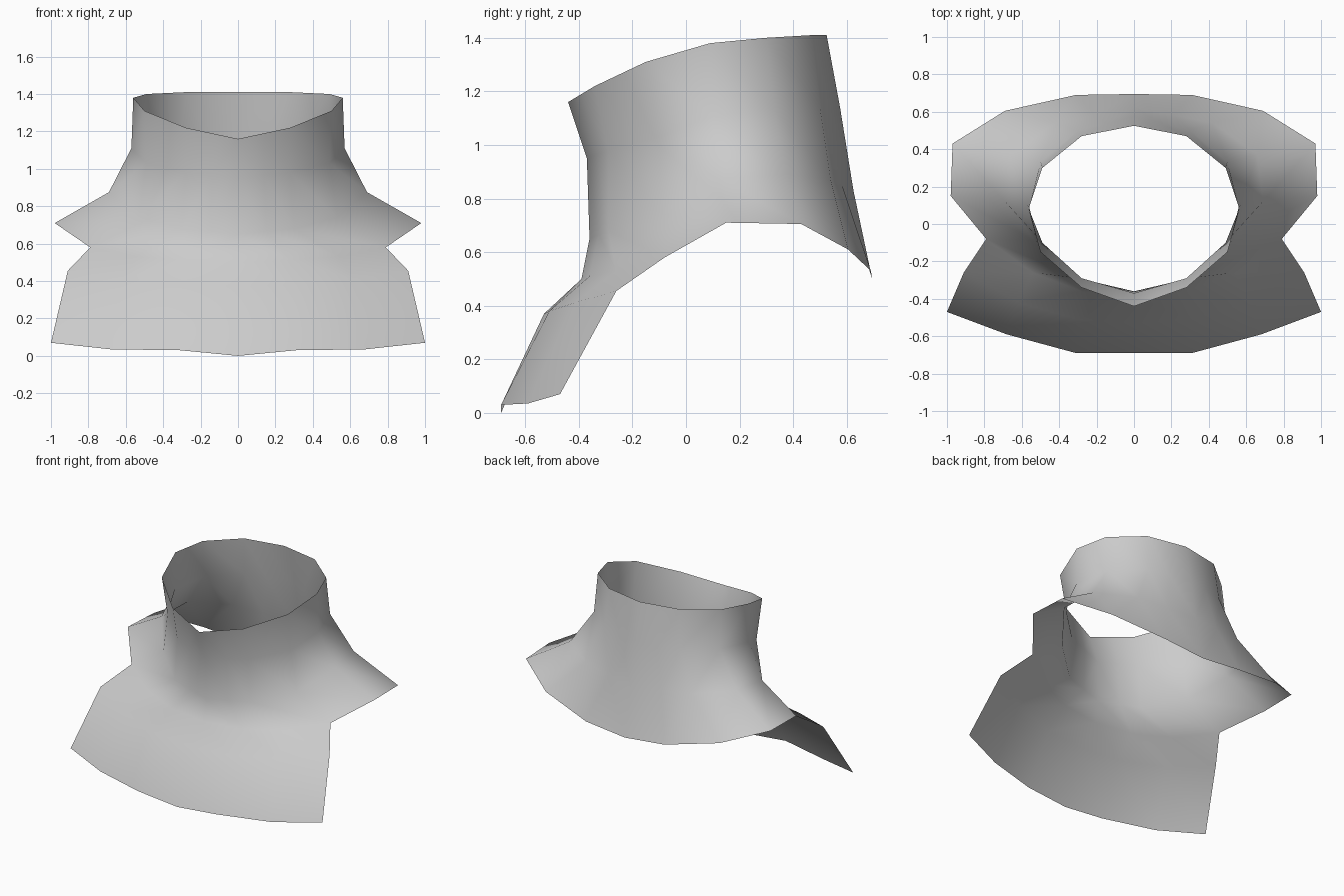
import bpy
import bmesh
from mathutils import Vector

cube = bpy.data.objects.get("Cube")
if cube:
    bpy.data.objects.remove(cube, do_unlink=True)

# One flat cloth colour
cloth = bpy.data.materials.new("light_grey_cloth")
cloth.use_nodes = True
grey = (0.6, 0.6, 0.6, 1.0)
cloth.diffuse_color = grey
cloth.node_tree.nodes["Principled BSDF"].inputs["Base Color"].default_value = grey

# Profiles running from the neck rim down to the hem, left half of the garment
front = [(0, -.44, 1.16), (0, -.37, .95), (0, -.36, .65),
         (0, -.39, .50), (0, -.53, .37), (0, -.69, 0)]
front_side = [(.28, -.34, 1.22), (.28, -.29, .98), (.30, -.29, .68),
              (.54, -.26, .53), (.62, -.42, .41), (.68, -.59, .035)]
bib_edge = [(.50, -.15, 1.31), (.49, -.10, 1.03), (.53, -.09, .74),
            (.79, -.08, .58), (.91, -.26, .455), (1, -.47, .07)]
shoulder = [(.56, .09, 1.38), (.57, .10, 1.11), (.69, .12, .875), (.98, .15, .71)]
shoulder_back = [(.49, .30, 1.40), (.50, .33, 1.13), (.66, .37, .89), (.97, .43, .705)]
back_side = [(.28, .47, 1.41), (.30, .50, 1.14), (.42, .54, .87), (.69, .605, .61)]
back = [(0, .525, 1.41), (0, .575, 1.14), (0, .625, .83), (0, .695, .50)]


def between(a, b, lower):
    """Extra profile halfway between two others, with its own lower points."""
    upper = [(Vector(p) + Vector(q)) / 2 for p, q in zip(a[:3], b[:3])]
    return upper + lower


front_mid = between(front, front_side,
                    [(.28, -.36, .51), (.30, -.51, .38), (.31, -.69, .03)])
back_mid = between(back_side, back, [(.31, .69, .53)])
profiles = [front, front_mid, front_side, bib_edge, shoulder,
            shoulder_back, back_side, back_mid, back]

# Skin neighbouring profiles; the bib rows exist only at the front
bm = bmesh.new()
columns = [[bm.verts.new(p) for p in profile] for profile in profiles]
for a, b in zip(columns, columns[1:]):
    for r in range(min(len(a), len(b)) - 1):
        bm.faces.new((a[r], a[r + 1], b[r + 1], b[r]))
for face in bm.faces:
    face.smooth = True
mesh = bpy.data.meshes.new("collar_bib")
bm.to_mesh(mesh)
bm.free()
mesh.materials.append(cloth)

collar = bpy.data.objects.new("collar_bib", mesh)
bpy.context.collection.objects.link(collar)

# Mirror to the right half, welded along the centre
mirror = collar.modifiers.new("mirror", 'MIRROR')
mirror.use_axis = (True, False, False)
mirror.use_clip = True
mirror.merge_threshold = 0.001
